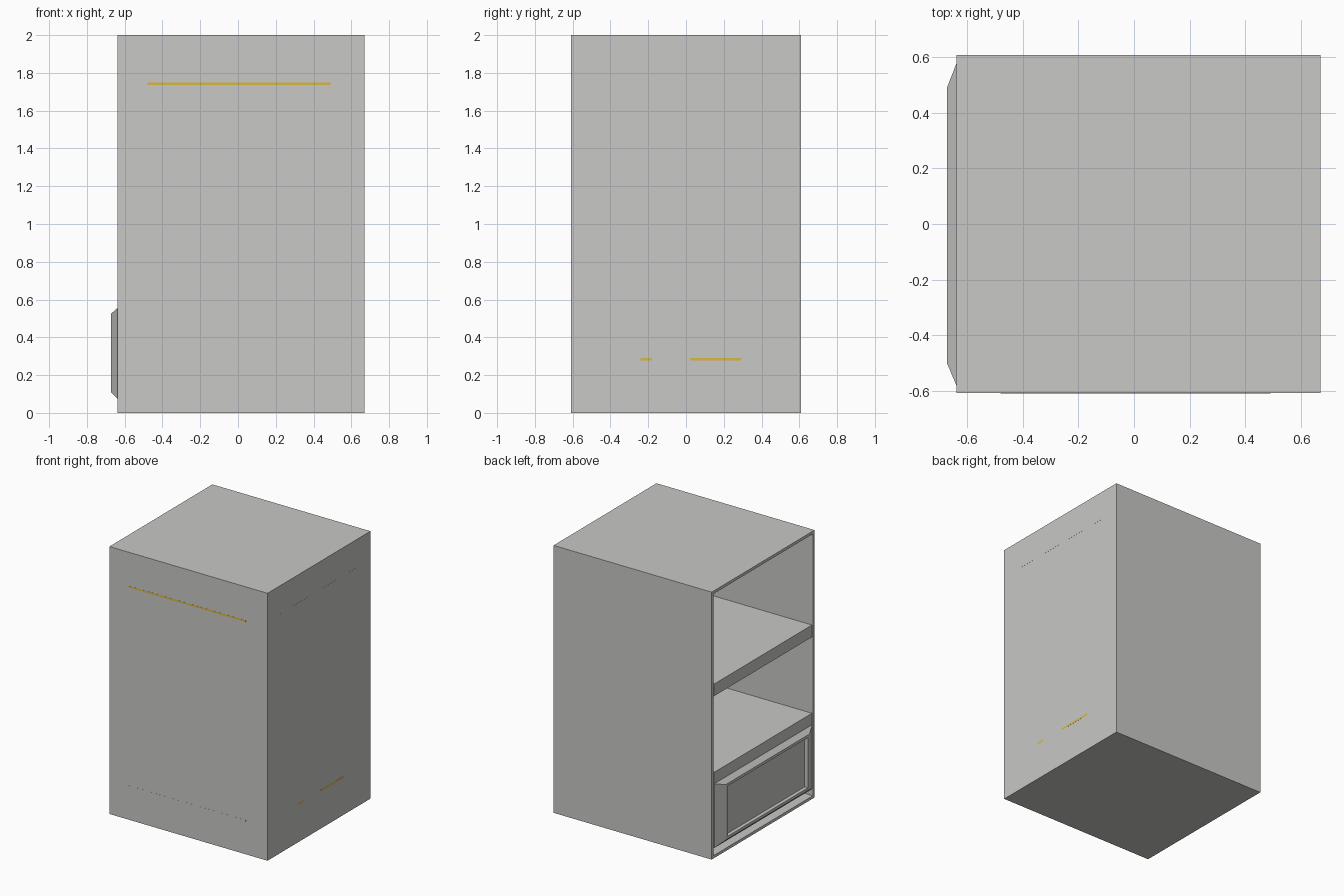
import bpy, bmesh

if "Cube" in bpy.data.objects:
    bpy.data.objects.remove(bpy.data.objects["Cube"])


def material(name, rgb):
    m = bpy.data.materials.new(name)
    m.diffuse_color = (*rgb, 1.0)
    m.use_nodes = True
    m.node_tree.nodes["Principled BSDF"].inputs["Base Color"].default_value = m.diffuse_color
    return m


GREY = material("warm_grey", (0.58, 0.58, 0.565))
GOLD = material("gold", (0.70, 0.47, 0.05))


def finish(bm, name, mat):
    bmesh.ops.recalc_face_normals(bm, faces=bm.faces)
    me = bpy.data.meshes.new(name)
    bm.to_mesh(me)
    bm.free()
    me.materials.append(mat)
    ob = bpy.data.objects.new(name, me)
    bpy.context.collection.objects.link(ob)
    return ob


def box(name, x, y, z, mat=GREY):
    bm = bmesh.new()
    bmesh.ops.create_cube(bm, size=1)
    for v in bm.verts:
        for i, r in enumerate((x, y, z)):
            v.co[i] = r[0] if v.co[i] < 0 else r[1]
    return finish(bm, name, mat)


# Cabinet shell: a solid block whose left face is inset and pushed in
bm = bmesh.new()
bmesh.ops.create_cube(bm, size=1)
for v in bm.verts:
    v.co.x = -0.638 if v.co.x < 0 else 0.67
    v.co.y *= 1.216
    v.co.z = 0 if v.co.z < 0 else 2
bm.normal_update()
left = min(bm.faces, key=lambda f: f.calc_center_median().x)
bmesh.ops.inset_region(bm, faces=[left], thickness=0.03)
opening = bmesh.ops.extrude_discrete_faces(bm, faces=[left])["faces"][0]
for v in opening.verts:
    v.co.x = 0.64
finish(bm, "cabinet_shell", GREY)

# Two shelves
for name, z in (("upper_shelf", (1.21, 1.30)), ("lower_shelf", (0.555, 0.64))):
    box(name, (-0.636, 0.645), (-0.58, 0.58), z)

# Drawer: box with a bevelled front that stands proud and a recessed panel
bm = bmesh.new()


def ring(x, y0, y1, z0, z1):
    return [bm.verts.new(c) for c in
            ((x, y0, z0), (x, y1, z0), (x, y1, z1), (x, y0, z1))]


rings = [ring(0.60, -0.575, 0.575, 0.075, 0.555),
         ring(-0.638, -0.58, 0.577, 0.075, 0.555),
         ring(-0.672, -0.50, 0.49, 0.11, 0.525),
         ring(-0.672, -0.48, 0.47, 0.13, 0.505),
         ring(-0.645, -0.48, 0.47, 0.13, 0.505)]
for a, b in zip(rings, rings[1:]):
    for i in range(4):
        j = (i + 1) % 4
        bm.faces.new((a[i], a[j], b[j], b[i]))
bm.faces.new(rings[0])
bm.faces.new(rings[-1])
finish(bm, "drawer", GREY)

# Hairline trim strips on the front and right sides
front_y, right_x = (-0.6085, -0.605), (0.665, 0.6705)
box("front_top_trim", (-0.48, 0.49), front_y, (1.737, 1.749), GOLD)
box("front_bottom_trim", (-0.48, 0.49), front_y, (0.245, 0.255))
box("right_top_trim", right_x, (-0.46, 0.45), (1.78, 1.79))
for n, y in (("short", (-0.24, -0.18)), ("long", (0.02, 0.29))):
    box("right_bottom_trim_" + n, right_x, y, (0.277, 0.291), GOLD)
